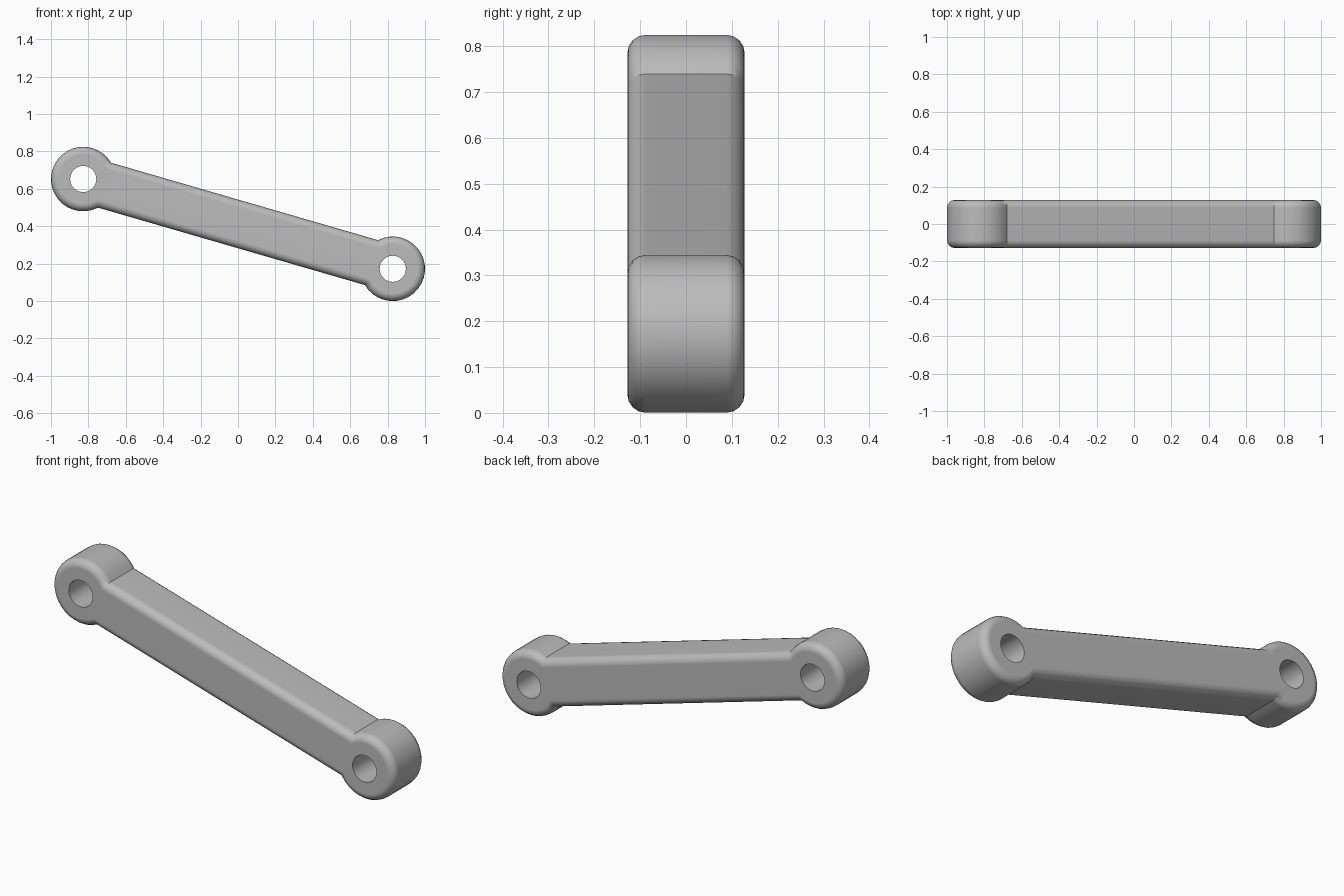
import bpy, bmesh, math
from mathutils import Vector

cube = bpy.data.objects.get("Cube")
if cube:
    bpy.data.objects.remove(cube, do_unlink=True)

END_X, LOW_Z, HIGH_Z = 0.8275, 0.1725, 0.6525   # eye centres
EYE_R, HOLE_R = 0.1725, 0.07
BAR_HALF, DEPTH, ROUND = 0.125, 0.128, 0.04
ARC_STEPS = 24

steel = bpy.data.materials.new("grey_steel")
steel.use_nodes = True
grey = (0.5, 0.5, 0.5, 1)
steel.diffuse_color = grey
steel.node_tree.nodes["Principled BSDF"].inputs["Base Color"].default_value = grey

eyes = [Vector((END_X, 0, LOW_Z)), Vector((-END_X, 0, HIGH_Z))]


def eye_arc(centre, inward):
    """Points around an eye, leaving the gap where the bar joins it."""
    start = math.atan2(inward.z, inward.x)
    gap = math.asin(BAR_HALF / EYE_R)
    sweep = 2 * math.pi - 2 * gap
    angles = [start + gap + sweep * i / ARC_STEPS for i in range(ARC_STEPS + 1)]
    return [centre + EYE_R * Vector((math.cos(a), 0, math.sin(a))) for a in angles]


# Link arm: one outline through both eyes, extruded, with rounded rims
outline = eye_arc(eyes[0], eyes[1] - eyes[0]) + eye_arc(eyes[1], eyes[0] - eyes[1])
bm = bmesh.new()
face = bm.faces.new([bm.verts.new(p + Vector((0, -DEPTH, 0))) for p in outline])
back = bmesh.ops.extrude_face_region(bm, geom=[face], use_keep_orig=True)["geom"]
bmesh.ops.translate(bm, vec=(0, 2 * DEPTH, 0),
                    verts=[g for g in back if isinstance(g, bmesh.types.BMVert)])
bmesh.ops.recalc_face_normals(bm, faces=bm.faces)
rims = [e for e in bm.edges if abs(e.verts[0].co.y - e.verts[1].co.y) < DEPTH]
bmesh.ops.bevel(bm, geom=rims, offset=ROUND, segments=4, profile=0.5, affect='EDGES')
mesh = bpy.data.meshes.new("link_arm")
bm.to_mesh(mesh)
bm.free()
mesh.materials.append(steel)
arm = bpy.data.objects.new("link_arm", mesh)
bpy.context.collection.objects.link(arm)

# Pin holes: bored straight through, then the cutters are removed
cutters = []
for centre in eyes:
    bpy.ops.mesh.primitive_cylinder_add(vertices=32, radius=HOLE_R, depth=1,
                                        location=centre, rotation=(math.pi / 2, 0, 0))
    cutter = bpy.context.object
    cutter.name = "pin_hole_cutter"
    cutter.hide_render = True
    cutter.data.materials.append(steel)
    cutters.append(cutter)

bpy.ops.object.select_all(action='DESELECT')
arm.select_set(True)
bpy.context.view_layer.objects.active = arm
for cutter in cutters:
    bore = arm.modifiers.new("pin_hole", 'BOOLEAN')
    bore.operation, bore.solver, bore.object = 'DIFFERENCE', 'EXACT', cutter
    bpy.ops.object.modifier_apply(modifier=bore.name)
    bpy.data.objects.remove(cutter, do_unlink=True)

# Smooth rounded rims while the flat faces and bores stay crisp
bpy.ops.object.shade_smooth_by_angle(angle=math.radians(30))
weighted = arm.modifiers.new("even_faces", 'WEIGHTED_NORMAL')
weighted.keep_sharp = True
